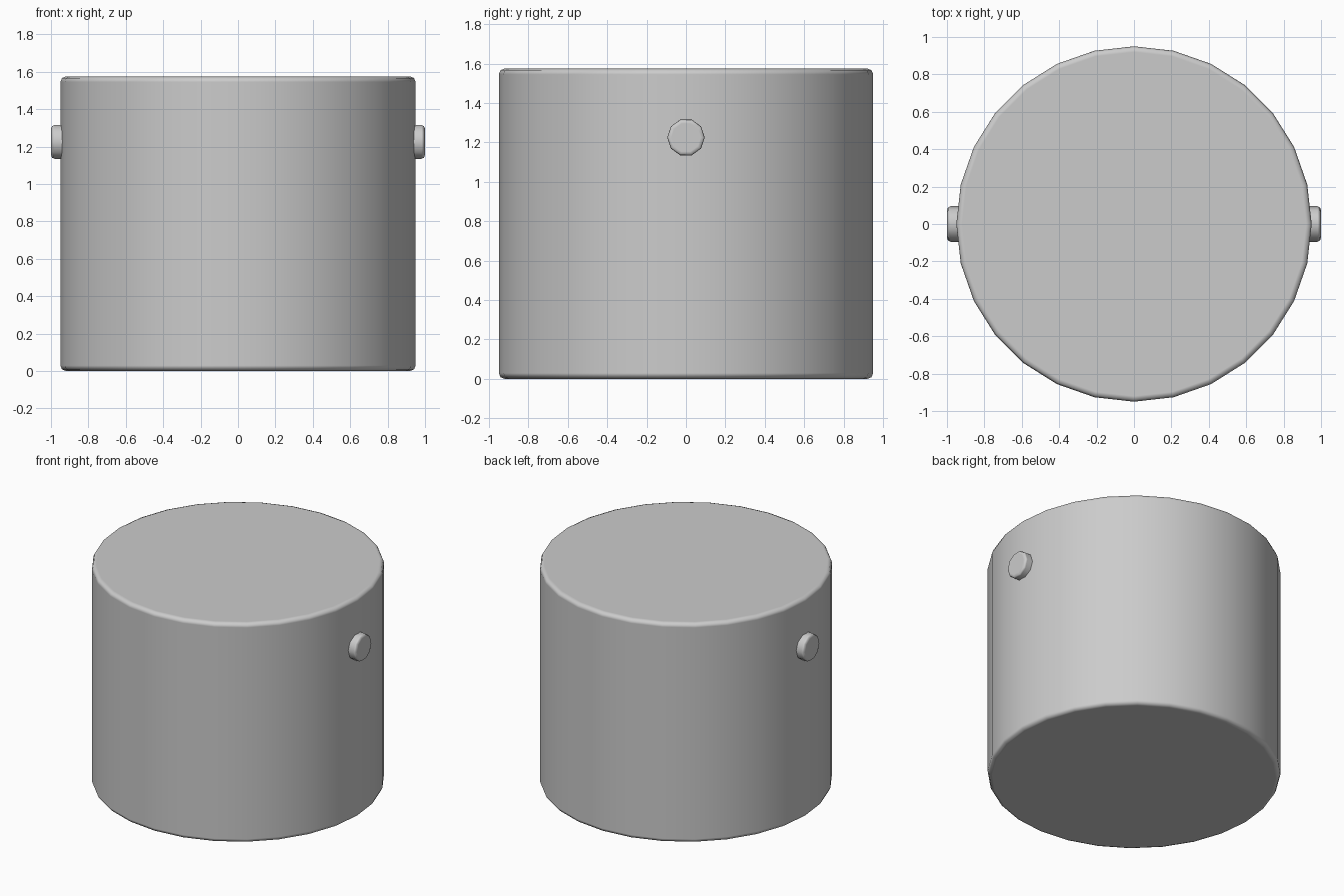
import bpy
from math import radians

if "Cube" in bpy.data.objects:
    bpy.data.objects.remove(bpy.data.objects["Cube"])


def rounded_cylinder(name, sides, radius, depth, location, rotation, bevel):
    """Smooth-shaded cylinder with softened rims."""
    bpy.ops.mesh.primitive_cylinder_add(vertices=sides, radius=radius, depth=depth,
                                        location=location, rotation=rotation)
    ob = bpy.context.object
    ob.name = name
    bpy.ops.object.shade_smooth()
    mod = ob.modifiers.new("rim", 'BEVEL')
    mod.width = bevel
    mod.segments = 2
    mod.limit_method = 'ANGLE'
    mod.angle_limit = radians(50)
    mod.harden_normals = True
    return ob


# Main drum
HEIGHT = 1.575
rounded_cylinder("drum_body", 28, 0.95, HEIGHT, (0, 0, HEIGHT / 2), (0, 0, 0), 0.03)

# Small side studs, one on each side
for side, label in ((-1, "left"), (1, "right")):
    rounded_cylinder(f"{label}_stud", 10, 0.095, 0.1, (side * 0.95, 0, 1.225),
                     (0, side * radians(90), 0), 0.02)
